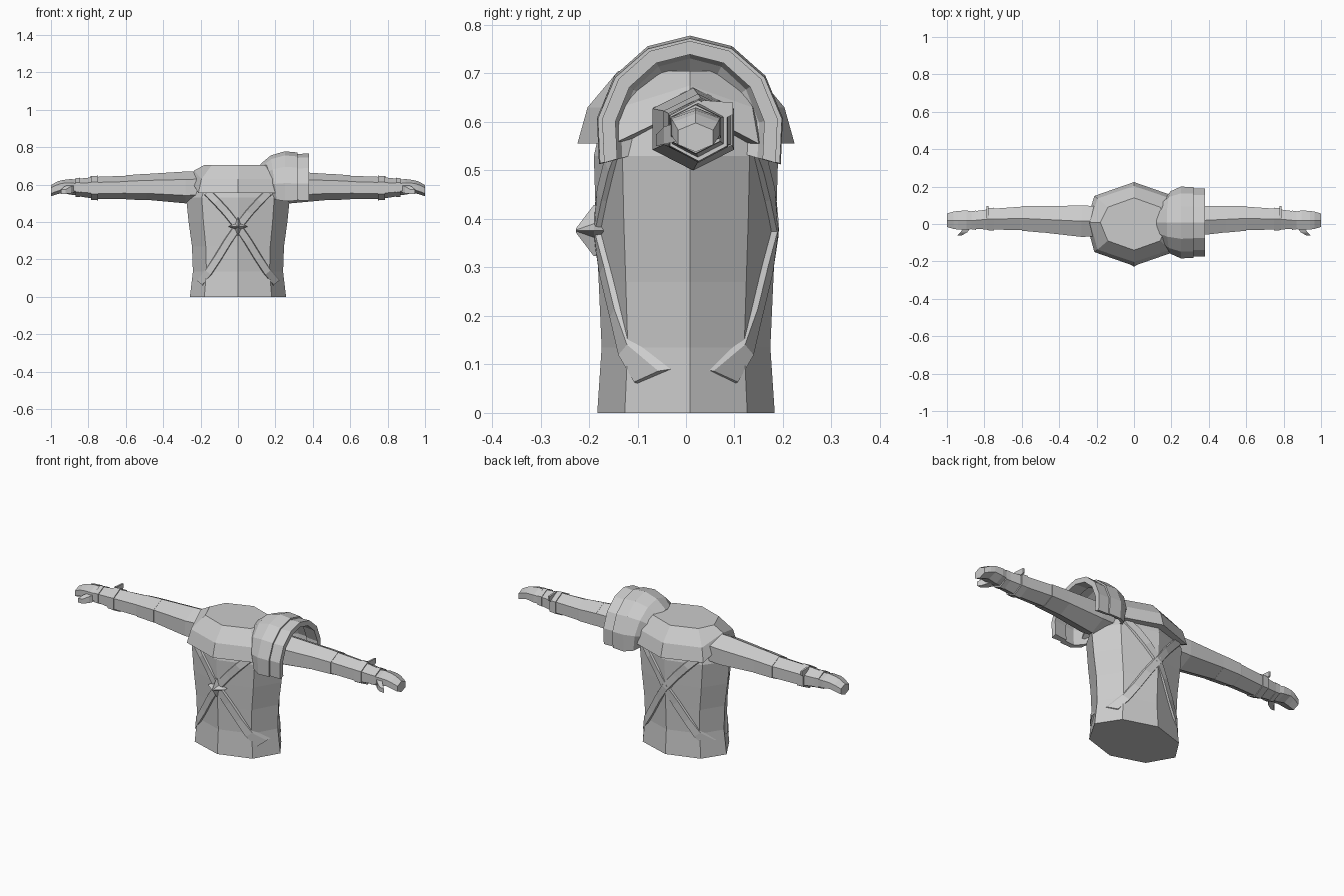
import bpy, bmesh, math

if "Cube" in bpy.data.objects:
    bpy.data.objects.remove(bpy.data.objects["Cube"])

cloth = bpy.data.materials.new("plain grey")
cloth.diffuse_color = (0.6, 0.6, 0.6, 1)
cloth.use_nodes = True
cloth.node_tree.nodes["Principled BSDF"].inputs["Base Color"].default_value = cloth.diffuse_color


def loft(name, rings, flip_x=False):
    """Skin closed rings of points and cap both ends."""
    bm = bmesh.new()
    s = -1 if flip_x else 1
    vs = [[bm.verts.new((s * x, y, z)) for x, y, z in r] for r in rings]
    n = len(rings[0])
    for a, b in zip(vs, vs[1:]):
        for i in range(n):
            j = (i + 1) % n
            bm.faces.new((a[i], a[j], b[j], b[i]))
    bm.faces.new(vs[0])
    bm.faces.new(vs[-1])
    bmesh.ops.recalc_face_normals(bm, faces=bm.faces)
    me = bpy.data.meshes.new(name)
    bm.to_mesh(me)
    bm.free()
    me.materials.append(cloth)
    ob = bpy.data.objects.new(name, me)
    bpy.context.collection.objects.link(ob)
    return ob


def octagon(side, front, dx, dy, z, side_z=None):
    sz = z if side_z is None else side_z
    return [(0, -front, z), (dx, -dy, z), (side, 0.008, sz), (dx, dy, z),
            (0, front, z), (-dx, dy, z), (-side, 0.008, sz), (-dx, -dy, z)]


def hexagon(x, cy, w, cz, h):
    return [(x, cy + w * a, cz + h * b) for a, b in
            ((0, 1), (1, .5), (1, -.5), (0, -1), (-1, -.5), (-1, .5))]


# Torso: eight-sided, narrow at the waist
BODY = [(0, .257, .183), (.135, .241, .174), (.27, .246, .18),
        (.40, .264, .186), (.53, .277, .19), (.66, .22, .16)]
loft("torso", [octagon(s, f, .7 * s, .69 * f, z) for z, s, f in BODY])


def body_y(x, z):
    """Depth of the torso surface at a given x and height."""
    for (z0, s0, f0), (z1, s1, f1) in zip(BODY, BODY[1:]):
        if z <= z1:
            break
    t = (z - z0) / (z1 - z0)
    s, f = s0 + t * (s1 - s0), f0 + t * (f1 - f0)
    x = abs(x)
    if x < .7 * s:
        return f * (1 - .31 * x / (.7 * s))
    return max(0, .69 * f * (s - x) / (.3 * s))


# Shoulder mantle, raised over the arms at the sides
loft("mantle", [octagon(.18, .14, .14, .09, .705),
                octagon(.235, .203, .195, .137, .63, .675),
                octagon(.255, .224, .212, .15, .555, .63),
                octagon(.20, .18, .17, .12, .555, .62)])

# Crossed straps, front and back
PATH = [(-.205, .075), (-.16, .13), (-.11, .205), (-.055, .295),
        (0, .375), (.06, .45), (.115, .51), (.165, .56)]
for side, label in ((-1, "front"), (1, "back")):
    for k, flip in enumerate((False, True)):
        rings = []
        for i, (x, z) in enumerate(PATH):
            a, b = PATH[max(i - 1, 0)], PATH[min(i + 1, len(PATH) - 1)]
            d = math.hypot(b[0] - a[0], b[1] - a[1])
            nx, nz = -(b[1] - a[1]) / d, (b[0] - a[0]) / d
            ring = []
            for off, up in ((-.025, -.01), (-.018, .01), (.018, .01), (.025, -.01)):
                px, pz = x + nx * off, z + nz * off
                ring.append((px, side * (body_y(px, pz) + up + .001 * k), pz))
            rings.append(ring)
        loft(f"{label}_strap_{k + 1}", rings, flip)

# Star brooch where the front straps cross
star = []
for i in range(8):
    r = .053 if i % 2 == 0 else .02
    a = i * math.pi / 4
    star.append((r * math.cos(a), r * math.sin(a)))
loft("brooch", [[(x, -.17, .376 + z) for x, z in star],
                [(x, -.19, .376 + z) for x, z in star],
                [(x * .08, -.227, .376 + z * .08) for x, z in star]])

# Arms, cuffs, hands and thumbs on both sides
ARM = [(.18, .015, .08, .588, .085), (.28, .015, .084, .585, .085),
       (.49, .025, .07, .588, .069), (.575, .03, .066, .586, .063),
       (.61, .03, .062, .585, .062), (.75, .026, .056, .582, .06),
       (.87, .02, .046, .585, .045)]
HAND = [(.85, .02, .044, .585, .04), (.895, .02, .052, .588, .042),
        (.94, .02, .05, .59, .034), (.965, .02, .046, .583, .034),
        (1.0, .02, .036, .568, .03)]
for flip, label in ((False, "right"), (True, "left")):
    loft(label + "_arm", [hexagon(*r) for r in ARM], flip)
    loft(label + "_hand", [hexagon(*r) for r in HAND], flip)
    loft(label + "_elbow_band", [hexagon(.49, .025, .071, .588, .07),
                                 hexagon(.6, .03, .066, .585, .065)], flip)
    loft(label + "_cuff", [hexagon(.748, .026, .061, .582, .066),
                           hexagon(.785, .026, .059, .582, .063)], flip)
    loft(label + "_wrist_band", [hexagon(.845, .02, .051, .585, .052),
                                 hexagon(.87, .02, .05, .585, .05)], flip)
    loft(label + "_cuff_fin", [[(x, .065, .60), (x, .097, .615), (x, .097, .64),
                                (x, .03, .645)] for x in (.778, .788)], flip)
    loft(label + "_thumb", [[(x + a, y, z + b) for a, b in
                             ((-r, -r), (r, -r), (r, r), (-r, r))]
                            for x, y, z, r in ((.885, -.01, .582, .02),
                                               (.91, -.045, .572, .018),
                                               (.935, -.062, .562, .012))], flip)


# Domed shoulder guard with an open underside, on one shoulder only
def arch(x, ry, rz, thick, lean=0):
    outer, inner = [], []
    for i in range(9):
        a = math.radians(-16 + i * 26.5)
        c, s = math.cos(a), math.sin(a)
        px = x + lean * (1 - s)
        outer.append((px, .008 + ry * c, .57 + rz * s))
        inner.append((px, .008 + (ry - thick) * c, .57 + (rz - thick) * s))
    return outer + inner[::-1]


loft("shoulder_guard", [arch(.12, .125, .14, .03, .05),
                        arch(.175, .17, .186, .025, .025),
                        arch(.25, .195, .208, .022),
                        arch(.318, .193, .202, .022)])
loft("shoulder_guard_rim", [arch(.305, .184, .193, .02),
                            arch(.38, .184, .197, .028)])
